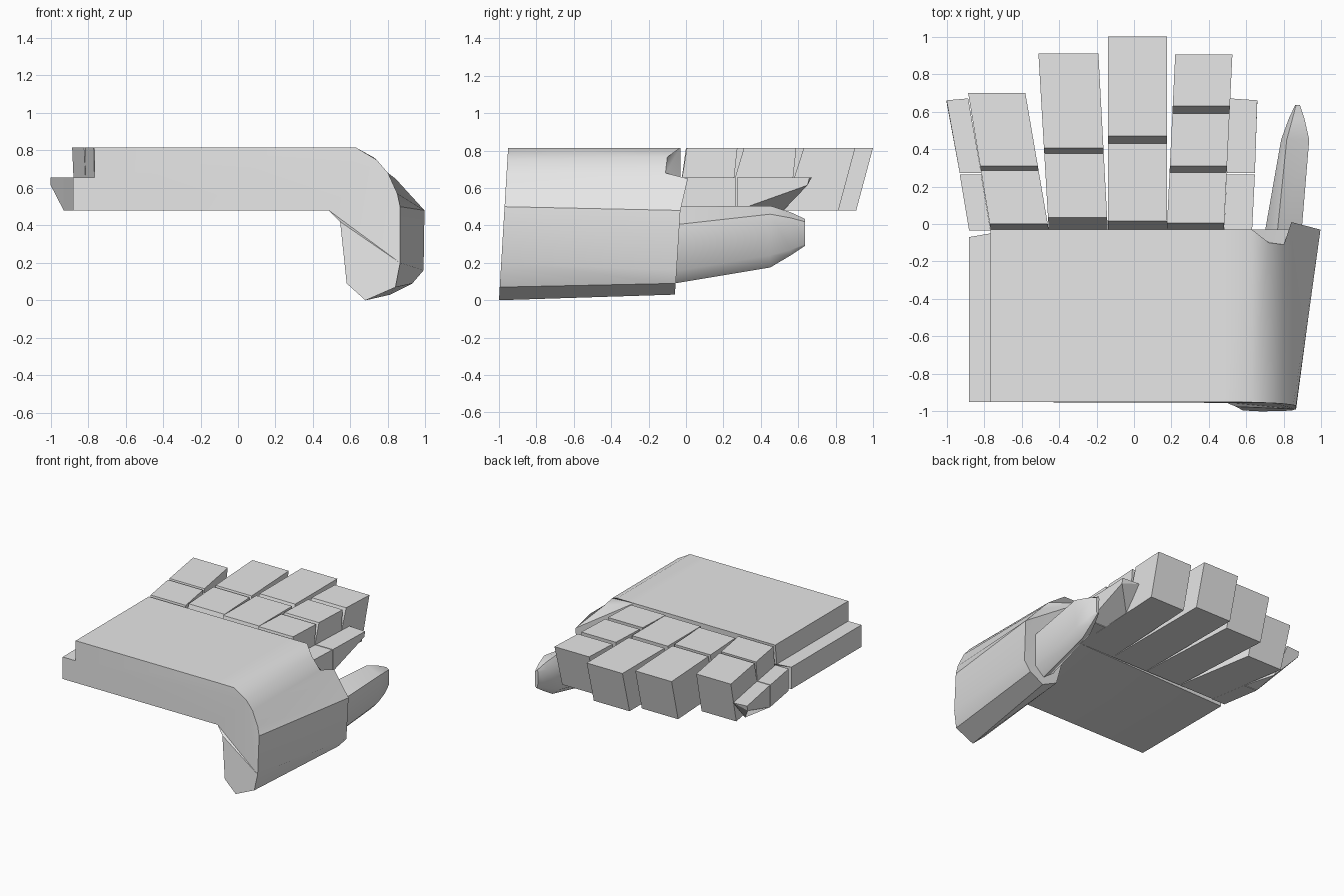
import bpy, bmesh
from math import radians

cube = bpy.data.objects.get("Cube")
if cube:
    bpy.data.objects.remove(cube, do_unlink=True)

grey = bpy.data.materials.new("plain_grey")
grey.use_nodes = True
grey.diffuse_color = (0.8, 0.8, 0.8, 1)
grey.node_tree.nodes["Principled BSDF"].inputs["Base Color"].default_value = (0.8, 0.8, 0.8, 1)

TOP, STEP, BASE = 0.815, 0.655, 0.48


def loft(name, rings, smooth_angle=None):
    """Closed solid through matching rings of points."""
    bm = bmesh.new()
    loops = [[bm.verts.new(p) for p in ring] for ring in rings]
    for a, b in zip(loops, loops[1:]):
        for i in range(len(a)):
            j = (i + 1) % len(a)
            bm.faces.new((a[i], a[j], b[j], b[i]))
    caps = [bm.faces.new(loops[0][::-1]), bm.faces.new(loops[-1])]
    bmesh.ops.recalc_face_normals(bm, faces=bm.faces[:])
    bmesh.ops.triangulate(bm, faces=caps, ngon_method='EAR_CLIP')
    mesh = bpy.data.meshes.new(name)
    bm.to_mesh(mesh)
    bm.free()
    mesh.materials.append(grey)
    obj = bpy.data.objects.new(name, mesh)
    bpy.context.collection.objects.link(obj)
    if smooth_angle:
        bpy.ops.object.select_all(action='DESELECT')
        obj.select_set(True)
        bpy.context.view_layer.objects.active = obj
        bpy.ops.object.shade_smooth_by_angle(angle=radians(smooth_angle))
    return obj


# Palm: stepped slab whose one side curls down and flares toward the thumb
front = [(-0.88, BASE), (-0.88, STEP), (-0.765, STEP), (-0.765, TOP), (0.48, TOP),
         (0.63, TOP), (0.74, 0.75), (0.80, 0.68), (0.85, 0.57), (0.865, 0.5),
         (0.865, 0.2), (0.84, 0.07), (0.68, 0), (0.58, 0.09), (0.545, 0.42), (0.485, BASE)]
back = [(-0.88, -0.07, BASE), (-0.88, -0.07, STEP), (-0.765, -0.05, STEP),
        (-0.765, -0.03, TOP), (0.48, -0.03, TOP), (0.63, -0.03, TOP),
        (0.72, -0.1, 0.765), (0.80, -0.11, 0.68), (0.84, 0.01, 0.65),
        (0.995, -0.03, 0.48), (0.99, -0.05, 0.16), (0.93, -0.055, 0.09),
        (0.81, -0.06, 0.03), (0.68, -0.06, 0.09), (0.60, -0.04, 0.42), (0.485, -0.03, BASE)]
loft("palm", [[(x, -1 + 0.06 * z if x > 0.5 else -0.95, z) for x, z in front], back], 35)


# Fingers: slanted tips and V-shaped joint grooves across the top
def finger(name, base_x, tip_x, start, tip, joints):
    side = [(-0.03, BASE), (-0.03, 0.6), (start, TOP)]
    for low, high in joints:
        side += [(low, TOP), (low - 0.02, 0.63), (high, TOP)]
    side += [(tip, TOP), (tip - 0.09, BASE)]
    rings = []
    for a, b in zip(base_x, tip_x):
        rings.append([(a + (b - a) * (y + 0.03) / (tip + 0.03), y, z) for y, z in side])
    loft(name, rings)


finger("little_finger", (-0.765, -0.455), (-0.885, -0.58), 0.0, 0.7, [(0.285, 0.31)])
finger("ring_finger", (-0.455, -0.14), (-0.51, -0.19), 0.035, 0.91, [(0.375, 0.405)])
finger("middle_finger", (-0.14, 0.175), (-0.14, 0.175), 0.015, 1.0, [(0.43, 0.47)])
finger("index_finger", (0.175, 0.48), (0.22, 0.525), 0.005, 0.905,
       [(0.275, 0.31), (0.59, 0.63)])


# Low strips beside the outer fingers, the far half chamfered to a thin tip
def strip(name, inner, outer):
    def section(k, y):
        return [(inner[k], y, STEP), (outer[k], y, STEP),
                (outer[k], y, BASE), (inner[k], y, BASE)]
    loft(name + "_near", [section(0, -0.035), section(1, 0.265)])
    tip = [(inner[2], 0.67, STEP), (outer[2], 0.66, STEP),
           (outer[2], 0.65, 0.615), (inner[2], 0.52, BASE)]
    loft(name + "_far", [section(1, 0.272), tip])


strip("little_side_strip", (-0.765, -0.815, -0.885), (-0.88, -0.93, -1.0))
strip("index_side_strip", (0.48, 0.495, 0.51), (0.63, 0.645, 0.658))

# Thumb: six-sided taper closing to a rounded tip
thumb = [
    (-0.09, [(0.76, 0.5), (0.89, 0.4), (0.88, 0.15), (0.8, 0.085), (0.71, 0.15), (0.69, 0.39)]),
    (0.45, [(0.815, 0.505), (0.935, 0.46), (0.92, 0.24), (0.86, 0.175), (0.79, 0.23), (0.785, 0.42)]),
    (0.56, [(0.845, 0.47), (0.91, 0.44), (0.905, 0.27), (0.87, 0.24), (0.83, 0.27), (0.825, 0.42)]),
    (0.635, [(0.865, 0.435), (0.885, 0.42), (0.885, 0.3), (0.875, 0.29), (0.862, 0.3), (0.86, 0.42)]),
]
loft("thumb", [[(x, y, z) for x, z in ring] for y, ring in thumb], 50)
